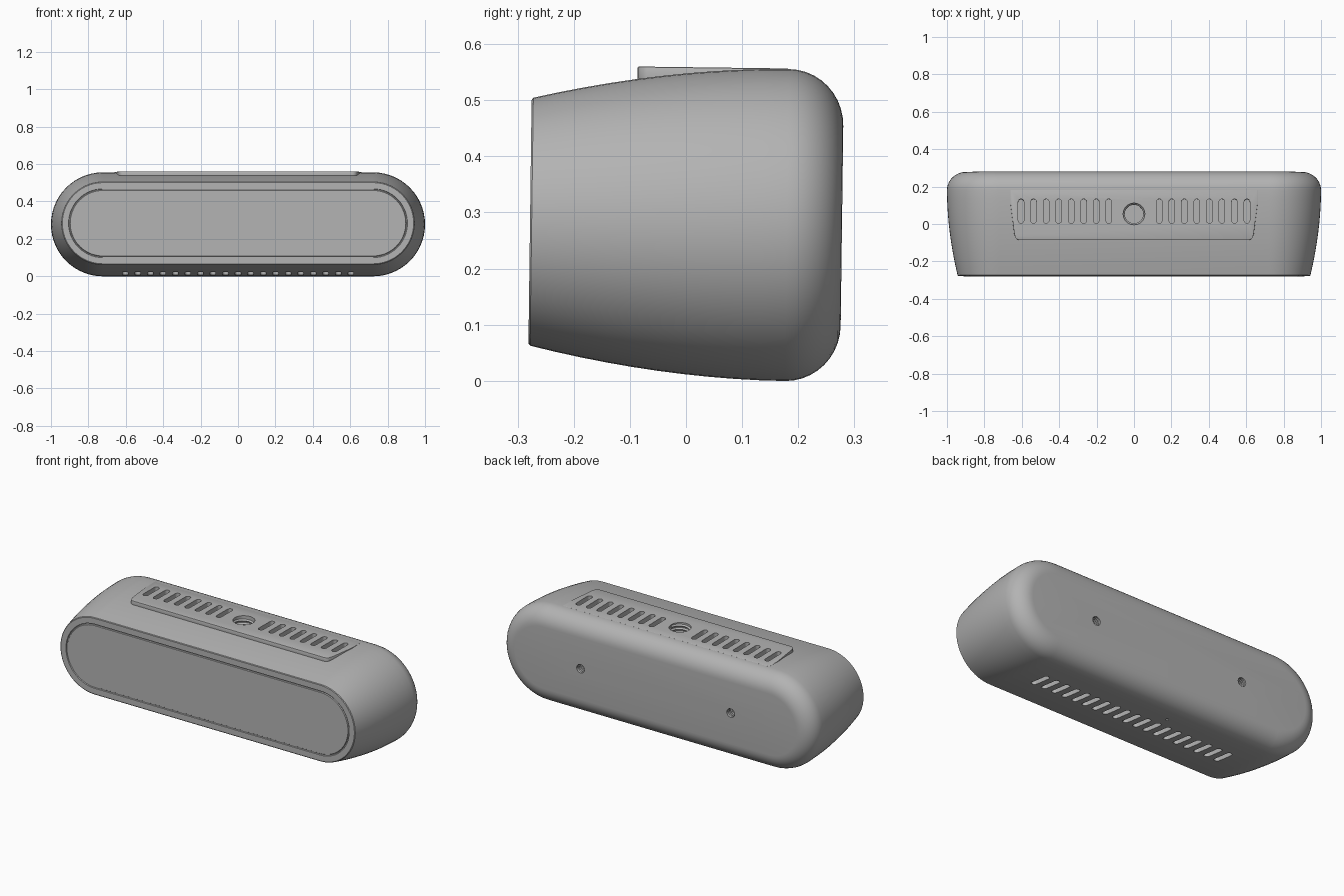
import bpy, bmesh, math
from mathutils import Matrix, Vector

if "Cube" in bpy.data.objects:
    bpy.data.objects.remove(bpy.data.objects["Cube"], do_unlink=True)

grey = bpy.data.materials.new("satin grey")
grey.use_nodes = True
grey.diffuse_color = (0.45, 0.45, 0.45, 1)
grey.node_tree.nodes["Principled BSDF"].inputs["Base Color"].default_value = grey.diffuse_color

HALF = 0.722                       # half length of the straight run
R = 0.278                          # largest end radius
FRAME = Matrix.Translation((0, 0, 0.28)) @ Matrix.Rotation(-0.013, 4, "X")


def make_object(name, bm):
    bmesh.ops.recalc_face_normals(bm, faces=bm.faces)
    mesh = bpy.data.meshes.new(name)
    bm.to_mesh(mesh)
    bm.free()
    mesh.materials.append(grey)
    obj = bpy.data.objects.new(name, mesh)
    bpy.context.collection.objects.link(obj)
    return obj


def stadium(half, radius, steps):
    """Outline of a long rounded bar, along the first axis."""
    points = []
    for side in (1, -1):
        for i in range(steps + 1):
            a = math.pi * (i / steps - 0.5)
            points.append((side * (half + radius * math.cos(a)), side * radius * math.sin(a)))
    return points


def circle(radius, steps=32):
    return [(radius * math.cos(math.tau * i / steps), radius * math.sin(math.tau * i / steps))
            for i in range(steps)]


def loft(bm, rings):
    """Skin a list of closed rings and cap both ends."""
    loops = [[bm.verts.new(p) for p in ring] for ring in rings]
    for a, b in zip(loops, loops[1:]):
        for i in range(len(a)):
            j = (i + 1) % len(a)
            bm.faces.new((a[i], a[j], b[j], b[i]))
    bm.faces.new(loops[0])
    bm.faces.new(loops[-1])


def prism(bm, outline, z0, z1, place=Matrix()):
    loft(bm, [[place @ Vector((x, y, z)) for x, y in outline] for z in (z0, z1)])


def finish(obj, cutter=None):
    bpy.ops.object.select_all(action="DESELECT")
    bpy.context.view_layer.objects.active = obj
    obj.select_set(True)
    if cutter:
        mod = obj.modifiers.new("openings", "BOOLEAN")
        mod.operation, mod.solver, mod.object = "DIFFERENCE", "EXACT", cutter
        bpy.ops.object.modifier_apply(modifier=mod.name)
    obj.data.transform(FRAME)
    bpy.ops.object.shade_smooth_by_angle(angle=math.radians(30))


# Body: flared bar with a grooved front panel and a rounded back
stations = [(-0.277, 0.175), (-0.272, 0.178), (-0.272, 0.182), (-0.278, 0.184),
            (-0.278, 0.217), (-0.275, 0.221)]
for i in range(1, 11):
    t = i / 10
    stations.append((-0.275 + 0.455 * t, R - 0.057 * (1 - t) ** 1.9))
for i in range(1, 11):
    a = math.pi / 2 * i / 10
    stations.append((0.18 + 0.098 * math.sin(a), R - 0.1 + 0.1 * math.cos(a)))
bm = bmesh.new()
loft(bm, [[(x, y, z) for x, z in stadium(HALF, r, 28)] for y, r in stations])
body = make_object("body", bm)

# Raised top plate: splayed ends and rounded front corners
half_outline = [(0.66, 0.18), (0.66, 0.1), (0.64, -0.06)]
for i in range(6):
    a = math.pi / 2 * i / 5
    half_outline.append((0.61 + 0.027 * math.cos(a), -0.065 - 0.025 * math.sin(a)))
outline = half_outline + [(-x, y) for x, y in reversed(half_outline)]
bm = bmesh.new()
prism(bm, outline, 0.245, R + 0.001)
plate = make_object("top_plate", bm)
bevel = plate.modifiers.new("soft edge", "BEVEL")
bevel.width, bevel.segments, bevel.angle_limit = 0.003, 2, math.radians(60)
bevel.limit_method = "ANGLE"
bpy.context.view_layer.objects.active = plate
bpy.ops.object.modifier_apply(modifier=bevel.name)

# Cutter: vents, mounting socket, back screw holes and a pin hole
bm = bmesh.new()
slot = [(-v, u) for u, v in stadium(0.05, 0.015, 8)]
for side in (-1, 1):
    for i in range(8):
        prism(bm, slot, 0.235, 0.3, Matrix.Translation((side * (0.135 + 0.067 * i), 0.065, 0)))
for i in range(-9, 10):
    prism(bm, slot, -0.3, -0.235, Matrix.Translation((0.067 * i, -0.015, 0)))
prism(bm, circle(0.058), 0.16, 0.3, Matrix.Translation((0, 0.05, 0)))
prism(bm, circle(0.008, 12), -0.3, -0.25, Matrix.Translation((-0.13, 0.11, 0)))
turn_back = Matrix.Rotation(-math.pi / 2, 4, "X")
for x in (-0.48, 0.48):
    prism(bm, circle(0.025), 0.2, 0.3, Matrix.Translation((x, 0, 0)) @ turn_back)
cutter = make_object("openings_cutter", bm)
cutter.hide_render = True
finish(body, cutter)
finish(plate, cutter)
bpy.data.objects.remove(cutter, do_unlink=True)


# Screw threads: helical ridges lining each round hole
def thread(name, radius, depth, turns, place):
    bm = bmesh.new()
    pitch, steps = depth / turns, 32
    rings = []
    for i in range(turns * steps + 1):
        a = math.tau * i / steps
        z = -depth + pitch * i / steps
        rings.append([place @ Vector((r * math.cos(a), r * math.sin(a), z + dz))
                      for r, dz in ((radius * 1.02, -0.4 * pitch), (radius * 0.86, 0),
                                    (radius * 1.02, 0.4 * pitch))])
    loft(bm, rings)
    finish(make_object(name, bm))


thread("socket_thread", 0.058, 0.1, 5, Matrix.Translation((0, 0.05, R - 0.012)))
for label, x in (("left", 0.48), ("right", -0.48)):
    thread(label + "_screw_thread", 0.025, 0.06, 5,
           Matrix.Translation((x, 0.27, 0)) @ turn_back)
